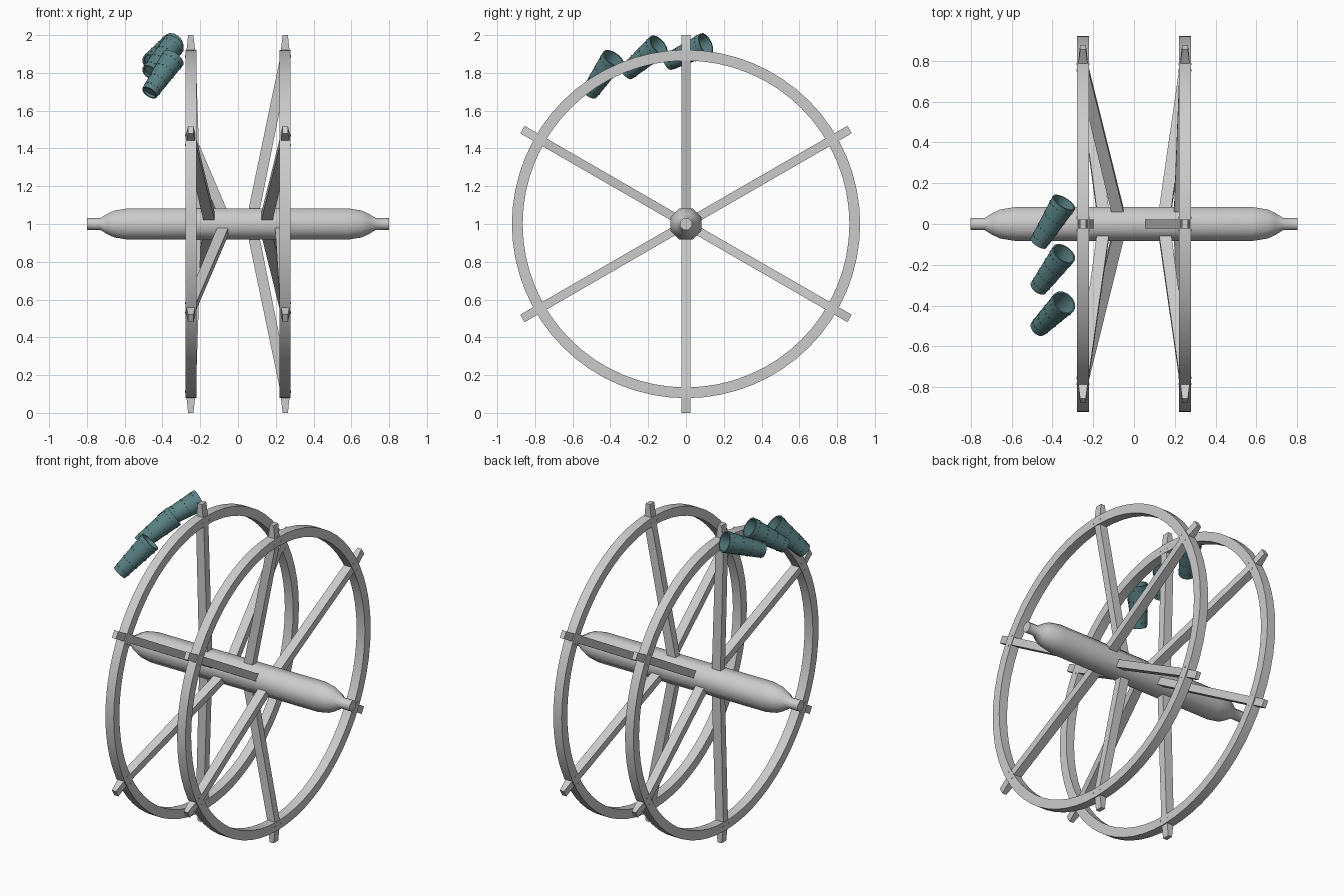
import bpy, bmesh
from math import sin, cos, pi, radians
from mathutils import Matrix, Vector

if "Cube" in bpy.data.objects:
    bpy.data.objects.remove(bpy.data.objects["Cube"])

HUB = Matrix.Translation((0, 0, 1))


def finish(name, bm, mat=None, smooth=None):
    bmesh.ops.recalc_face_normals(bm, faces=bm.faces)
    me = bpy.data.meshes.new(name)
    bm.to_mesh(me)
    bm.free()
    ob = bpy.data.objects.new(name, me)
    bpy.context.collection.objects.link(ob)
    if mat:
        me.materials.append(mat)
    if smooth:
        bpy.ops.object.select_all(action='DESELECT')
        ob.select_set(True)
        bpy.context.view_layer.objects.active = ob
        bpy.ops.object.shade_smooth_by_angle(angle=radians(smooth))
    return ob


def lathe(bm, profile, sides, matrix, closed=False, offset=0.0):
    """Revolve (x, radius) points around the local x axis."""
    rows = []
    for x, r in profile:
        rows.append([bm.verts.new(matrix @ Vector((x, r * cos(2 * pi * i / sides + offset),
                                                   r * sin(2 * pi * i / sides + offset))))
                     for i in range(sides)])
    pairs = list(zip(rows, rows[1:]))
    if closed:
        pairs.append((rows[-1], rows[0]))
    else:
        bm.faces.new(rows[0])
        bm.faces.new(rows[-1])
    for a, b in pairs:
        for i in range(sides):
            j = (i + 1) % sides
            bm.faces.new((a[i], a[j], b[j], b[i]))


# Axle with stepped, tapering ends
half = [(0.58, 0.09), (0.655, 0.077), (0.695, 0.057), (0.73, 0.033), (0.80, 0.033)]
bm = bmesh.new()
lathe(bm, [(-x, r) for x, r in reversed(half)] + half, 8, HUB, offset=pi / 8)
finish("axle", bm, smooth=50)

# Inner x of each spoke pair, staggered along the axle
STAGGER = {-1: {30: 0.075, 90: 0.225, 150: 0.15},
           1: {30: 0.225, 90: 0.08, 150: 0.15}}

for side, label in ((-1, "left"), (1, "right")):
    xr = side * 0.25
    # Rim
    bm = bmesh.new()
    lathe(bm, [(xr - 0.029, 0.865), (xr + 0.029, 0.865), (xr + 0.029, 0.922), (xr - 0.029, 0.922)],
          64, HUB, closed=True)
    finish(label + "_rim", bm, smooth=30)

    # Spokes with tapered tips, and the bolts beside them
    spokes, bolts = bmesh.new(), bmesh.new()
    for angle, inner in STAGGER[side].items():
        for deg in (angle, angle + 180):
            turn = HUB @ Matrix.Rotation(radians(deg - 90), 4, 'X')
            xi = side * inner
            outline = [(xi - 0.03, 0.05), (xi + 0.03, 0.05), (xr + 0.027, 0.88), (xr + 0.014, 1.0),
                       (xr - 0.014, 1.0), (xr - 0.027, 0.88)]
            a, b = [[spokes.verts.new(turn @ Vector((x, t, r))) for x, r in outline]
                    for t in (-0.023, 0.023)]
            for ring in (a, b):
                spokes.faces.new((ring[0], ring[1], ring[2], ring[5]))
                spokes.faces.new((ring[5], ring[2], ring[3], ring[4]))
            for i in range(6):
                j = (i + 1) % 6
                spokes.faces.new((a[i], a[j], b[j], b[i]))
            for t in (-0.03, 0.03):
                lathe(bolts, [(xr - 0.031, 0.006), (xr + 0.031, 0.006)], 8,
                      turn @ Matrix.Translation((0, t, 0.888)))
    finish(label + "_spokes", spokes)
    finish(label + "_bolts", bolts)

# Three tilted buckets, each turned 15 degrees further around the axle
teal = bpy.data.materials.new("teal")
teal.diffuse_color = (0.10, 0.22, 0.23, 1)
teal.use_nodes = True
teal.node_tree.nodes["Principled BSDF"].inputs["Base Color"].default_value = teal.diffuse_color
base, mouth = Vector((-0.468, -0.51, 0.695)), Vector((-0.343, -0.385, 0.877))
axis = mouth - base
L = axis.length
place = Matrix.Translation(base) @ axis.to_track_quat('X', 'Z').to_matrix().to_4x4()
for n in range(3):
    m = HUB @ Matrix.Rotation(radians(-15 * n), 4, 'X') @ place
    bm = bmesh.new()
    lathe(bm, [(0.015, 0.036), (0, 0.036), (0, 0.045), (L, 0.064), (L, 0.056), (0.03, 0.038)], 14, m)
    finish("bucket_%d" % (n + 1), bm, teal, smooth=35)
    # Rows of small studs around the bucket
    bm = bmesh.new()
    for k, x in enumerate((0.03, 0.09, 0.16, 0.225)):
        r = 0.045 + 0.019 * x / L
        for i in range(14):
            spin = Matrix.Rotation(2 * pi * (i + 0.5 * (k % 2)) / 14, 4, 'X')
            bmesh.ops.create_cube(bm, size=0.006,
                                  matrix=m @ spin @ Matrix.Translation((x, 0, r - 0.001)))
    finish("bucket_%d_studs" % (n + 1), bm, teal)
